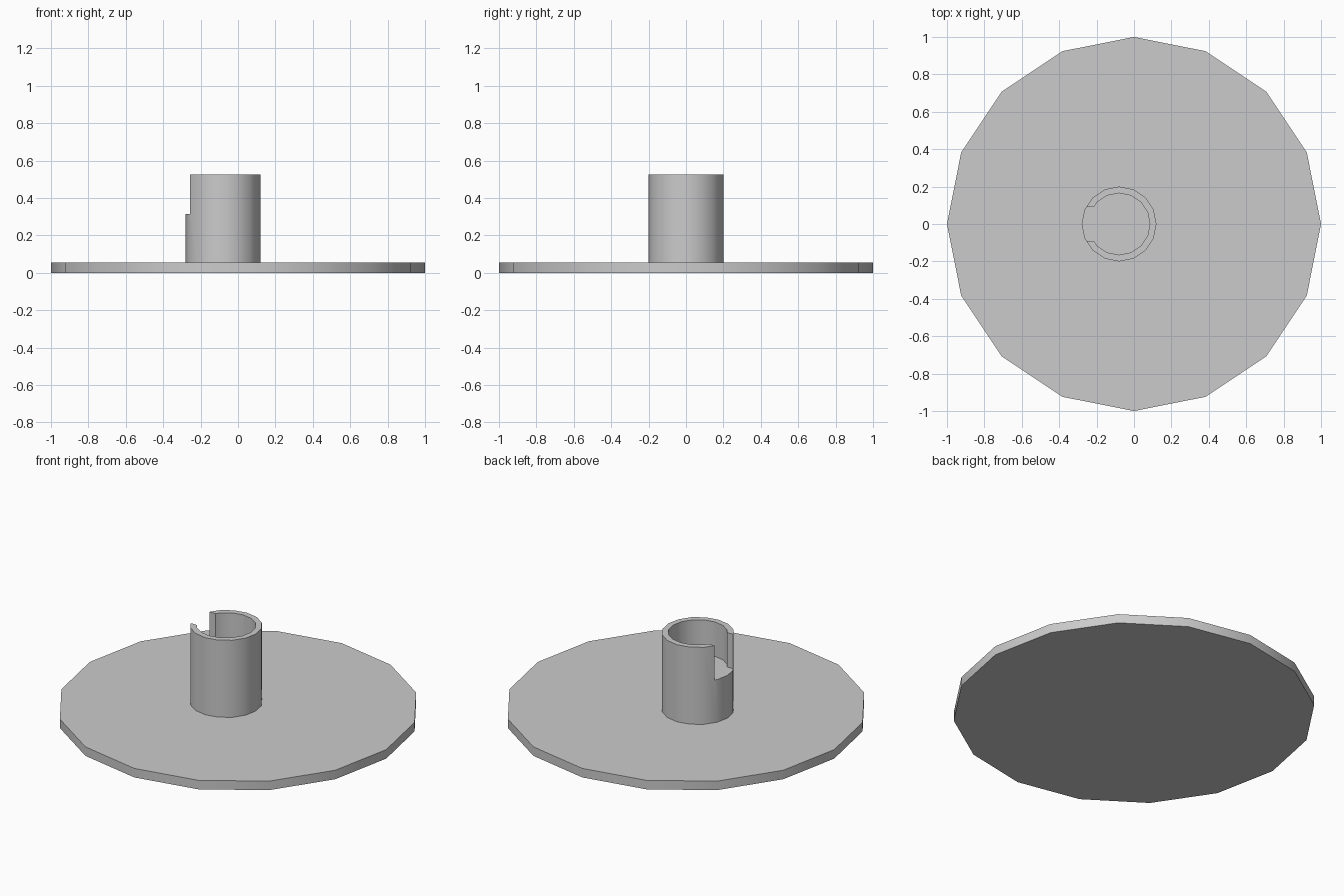
import bpy, math

cube = bpy.data.objects.get("Cube")
if cube:
    bpy.data.objects.remove(cube)

SIDES = 16
PLATE_TOP, BORE_FLOOR, SHAFT_TOP = 0.055, 0.315, 0.525
SHAFT_X = -0.08

grey = bpy.data.materials.new("plain_grey")
grey.use_nodes = True
colour = (0.6, 0.6, 0.6, 1)
grey.diffuse_color = colour
grey.node_tree.nodes["Principled BSDF"].inputs["Base Color"].default_value = colour


def cylinder(name, radius, x, bottom, top):
    bpy.ops.mesh.primitive_cylinder_add(
        vertices=SIDES, radius=radius, depth=top - bottom,
        location=(x, 0, (bottom + top) / 2))
    obj = bpy.context.object
    obj.name = name
    obj.data.materials.append(grey)
    return obj


def cut(target, cutter):
    mod = target.modifiers.new("cut", 'BOOLEAN')
    mod.operation = 'DIFFERENCE'
    mod.solver = 'EXACT'
    mod.object = cutter
    bpy.context.view_layer.objects.active = target
    bpy.ops.object.modifier_apply(modifier=mod.name)
    bpy.data.objects.remove(cutter)


def shade(obj):
    bpy.ops.object.select_all(action='DESELECT')
    obj.select_set(True)
    bpy.context.view_layer.objects.active = obj
    bpy.ops.object.shade_smooth_by_angle(angle=math.radians(30))


# Round base plate
plate = cylinder("base_plate", 1, 0, 0, PLATE_TOP)

# Shaft, solid below and hollow above
shaft = cylinder("shaft", 0.2, SHAFT_X, PLATE_TOP, SHAFT_TOP)
cut(shaft, cylinder("bore_cutter", 0.165, SHAFT_X, BORE_FLOOR, SHAFT_TOP + 0.1))

# Side slot, level with the floor of the bore
bpy.ops.mesh.primitive_cube_add(
    size=1, location=(SHAFT_X - 0.2, 0, BORE_FLOOR + 0.2))
slot = bpy.context.object
slot.name = "slot_cutter"
slot.scale = (0.3, 0.18, 0.4)
slot.data.materials.append(grey)
bpy.context.view_layer.update()
cut(shaft, slot)

for part in (plate, shaft):
    shade(part)
